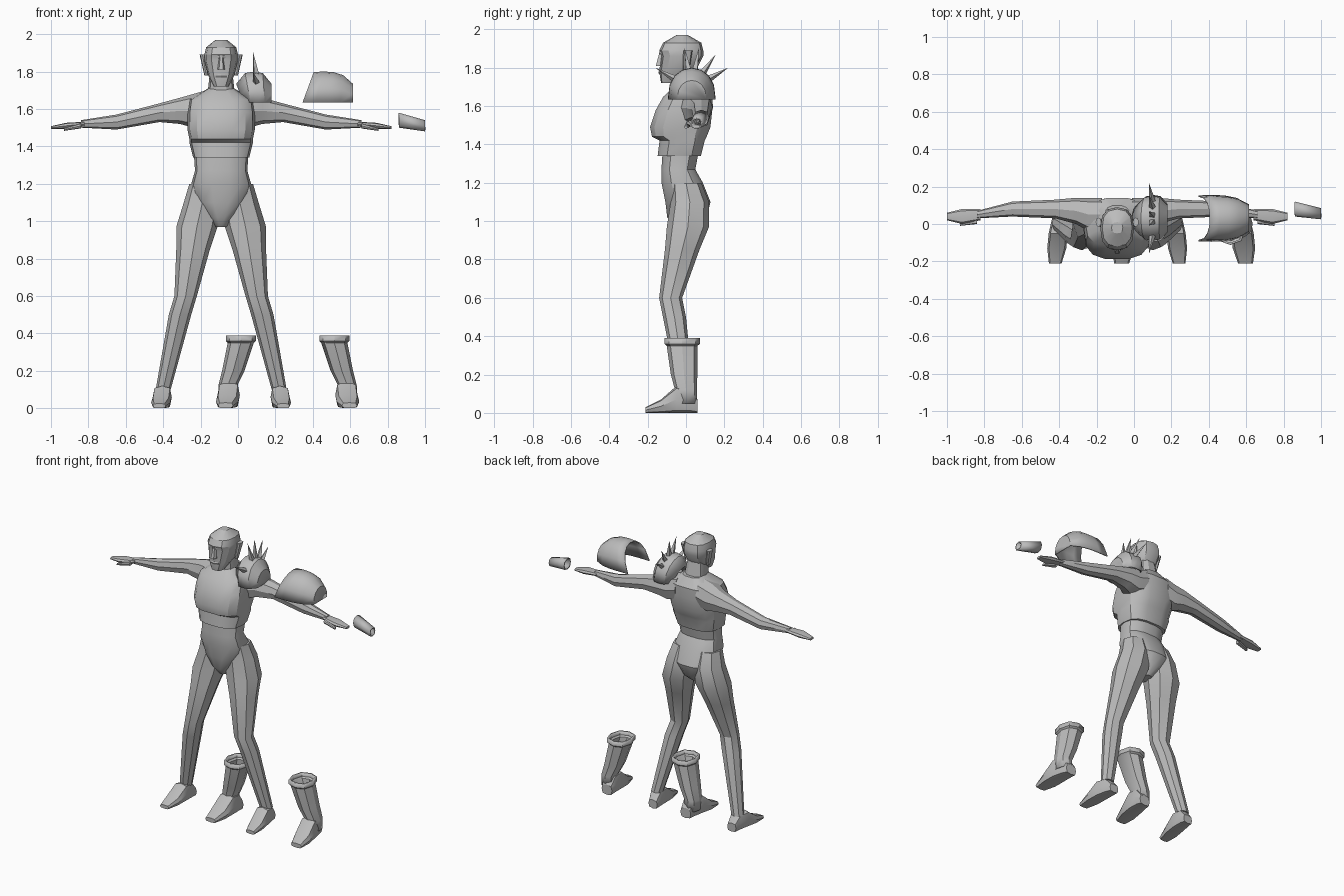
import bpy, bmesh, math
from mathutils import Vector

cube = bpy.data.objects.get("Cube")
if cube:
    bpy.data.objects.remove(cube)

tone = (.5, .5, .5, 1)
grey = bpy.data.materials.new("plain_grey")
grey.use_nodes = True
grey.diffuse_color = tone
grey.node_tree.nodes["Principled BSDF"].inputs["Base Color"].default_value = tone

BODY = -.09     # centre line of the figure
SPARE = .265    # centre line of the loose boots
parts = []


def finish(name, bm, thickness=0):
    bmesh.ops.recalc_face_normals(bm, faces=bm.faces)
    mesh = bpy.data.meshes.new(name)
    bm.to_mesh(mesh)
    bm.free()
    mesh.materials.append(grey)
    obj = bpy.data.objects.new(name, mesh)
    bpy.context.collection.objects.link(obj)
    if thickness:
        shell = obj.modifiers.new("thickness", "SOLIDIFY")
        shell.thickness = thickness
        shell.offset = -1
    parts.append(obj)


def bridge(bm, rows, closed):
    for first, second in zip(rows, rows[1:]):
        count = len(first)
        for i in range(count if closed else count - 1):
            j = (i + 1) % count
            bm.faces.new((first[i], first[j], second[j], second[i]))


def loft(name, axis, rings, origin=BODY, side=1, sides=8, power=.8, thickness=0):
    """Skin rounded cross-sections; each ring holds position, centre, radius, low edge, high edge."""
    bm = bmesh.new()
    rows = []
    for along, centre, radius, low, high in rings:
        row = []
        for i in range(sides):
            angle = math.tau * i / sides
            c, s = math.cos(angle), math.sin(angle)
            u = centre + radius * math.copysign(abs(c) ** power, c)
            v = (low + high) / 2 + (high - low) / 2 * math.copysign(abs(s) ** power, s)
            x, y, z = {"x": (along, u, v), "y": (u, along, v), "z": (u, v, along)}[axis]
            row.append(bm.verts.new((origin + side * x, y, z)))
        rows.append(row)
    bridge(bm, rows, True)
    if not thickness:
        bm.faces.new(rows[0])
        bm.faces.new(rows[-1])
    finish(name, bm, thickness)


def core(name, rings, **options):
    """Upright part on the body centre line; rings hold height, half width, front, back."""
    loft(name, "z", [(z, 0, radius, front, back) for z, radius, front, back in rings], **options)


def limb(name, axis, rings, flat=1, **options):
    """Tube of rings holding position, both cross centres and radius; flat scales one way."""
    loft(name, axis, [(along, u, radius, v - radius * flat, v + radius * flat)
                      for along, u, v, radius in rings], **options)


def foot(name, size, **options):
    """Foot from heel to toe with a flat sole, splayed outward; rings hold depth, half width, top."""
    rings = [(.06, .04, .07), (.02, .05, .13), (-.05, .06, .14), (-.13, .06, .07), (-.21, .04, .03)]
    loft(name, "y", [(y, .31 - y / 10, radius * size, 0, top * size) for y, radius, top in rings],
         power=.6, **options)


def shoulder_guard(name, start, width, lean, peak):
    """Arched shell that shrinks away from its peak, with a leaning open rim."""
    bm = bmesh.new()
    rows = []
    steps, segments = 4, 8
    for step in range(steps + 1):
        t = step / steps
        swell = 1 - .4 * abs((t - peak) / (1 - peak)) ** 3
        row = []
        for i in range(segments + 1):
            angle = math.pi * i / segments
            rise = math.sin(angle) ** .8
            row.append(bm.verts.new((start + width * t + lean * (1 - t) * rise,
                                     .03 - .125 * swell * math.cos(angle),
                                     1.635 + .165 * swell * rise)))
        rows.append(row)
    bridge(bm, rows, False)
    bm.faces.new(rows[-1])
    finish(name, bm, .008)


def spike(name, base, tip, radius=.02):
    bm = bmesh.new()
    turn = (tip - base).to_track_quat("Z", "Y")
    bmesh.ops.create_cone(bm, cap_ends=True, segments=4, radius1=radius, radius2=0,
                          depth=(tip - base).length)
    for vert in bm.verts:
        vert.co = (base + tip) / 2 + turn @ vert.co
    finish(name, bm)


# Head and neck
core("head", [(1.72, .04, -.13, -.05), (1.78, .07, -.14, .05), (1.86, .09, -.13, .09),
              (1.89, .09, -.14, .09), (1.93, .08, -.12, .08), (1.97, .03, -.05, .01)], sides=12)
core("nose", [(1.81, .02, -.16, -.11), (1.88, .01, -.14, -.11)], sides=6)
limb("neck", "z", [(1.62, 0, .02, .08), (1.8, 0, 0, .06)], sides=10)
limb("lips", "x", [(s * .03, abs(s) / 100 - .135, 1.775, .01) for s in (-1, 0, 1)], sides=6)

# Torso and the cropped top
core("pelvis_and_waist", [(.97, .03, -.06, .05), (1.02, .07, -.1, .11), (1.1, .14, -.11, .13),
                          (1.2, .16, -.13, .09), (1.27, .14, -.13, .05),
                          (1.42, .15, -.12, .08)], sides=14)
core("cropped_top", [(1.34, .15, -.15, .08), (1.42, .17, -.14, .1), (1.44, .17, -.18, .11),
                     (1.49, .18, -.19, .13), (1.58, .18, -.16, .14), (1.65, .17, -.12, .14),
                     (1.71, .07, -.05, .1)], sides=14, power=.7)

# Face details, limbs and loose boots, on both sides
for label, side in (("left_", 1), ("right_", -1)):
    limb(label + "ear", "z", [(1.78, .08, 0, .01), (1.89, .1, .01, .015)], flat=1.6, side=side)
    limb(label + "brow", "x", [(.01, -.13, 1.88, .01), (.07, -.09, 1.88, .01)], side=side)
    limb(label + "arm", "x", [(.08, .05, 1.61, .09), (.15, .05, 1.59, .09), (.22, .07, 1.59, .07),
                              (.33, .08, 1.58, .05), (.56, .08, 1.53, .04), (.75, .05, 1.52, .02)],
         side=side)
    limb(label + "hand", "x", [(.73, .05, 1.52, .03), (.83, .04, 1.51, .04), (.91, .04, 1.5, .02)],
         flat=.4, side=side)
    limb(label + "thumb", "x", [(.75, .02, 1.51, .02), (.84, 0, 1.49, .01)], flat=.7, side=side)
    limb(label + "leg", "z", [(1.2, .09, 0, .08), (1.1, .1, .02, .1), (.97, .13, .01, .11),
                              (.85, .15, -.02, .09), (.6, .19, -.08, .06), (.5, .22, -.06, .06),
                              (.1, .31, 0, .04)], power=.9, side=side)
    foot(label + "foot", .85, side=side)
    foot(label + "boot_foot", 1, side=side, origin=SPARE)
    limb(label + "boot_shaft", "z", [(.05, .32, 0, .05), (.12, .32, 0, .05), (.2, .29, -.01, .06),
                                     (.35, .25, -.02, .07), (.36, .25, -.02, .08),
                                     (.39, .25, -.02, .08)],
         flat=1.15, side=side, origin=SPARE, thickness=.012)

# Worn shoulder guard with a fan of spikes
shoulder_guard("worn_shoulder_guard", start=.03, width=.15, lean=-.04, peak=.5)
hub = Vector((.1, .03, 1.69))
for degrees in (30, 55, 80, 100, 150):
    angle = math.radians(degrees)
    ray = Vector((0, math.cos(angle), math.sin(angle)))
    spike("guard_spike_at_%d_degrees" % degrees, hub + ray * .09, hub + ray * .22 - Vector((.02, 0, 0)))

# Loose shoulder guard and wrist guard
shoulder_guard("loose_shoulder_guard", start=.345, width=.27, lean=.06, peak=.25)
limb("loose_wrist_guard", "x", [(.86, .08, 1.54, .04), (1, .055, 1.51, .03)],
     origin=0, thickness=.008)

# Smooth shading with crisp edges
for obj in bpy.context.selected_objects:
    obj.select_set(False)
for obj in parts:
    obj.select_set(True)
bpy.context.view_layer.objects.active = parts[0]
bpy.ops.object.shade_smooth_by_angle(angle=math.radians(30))
